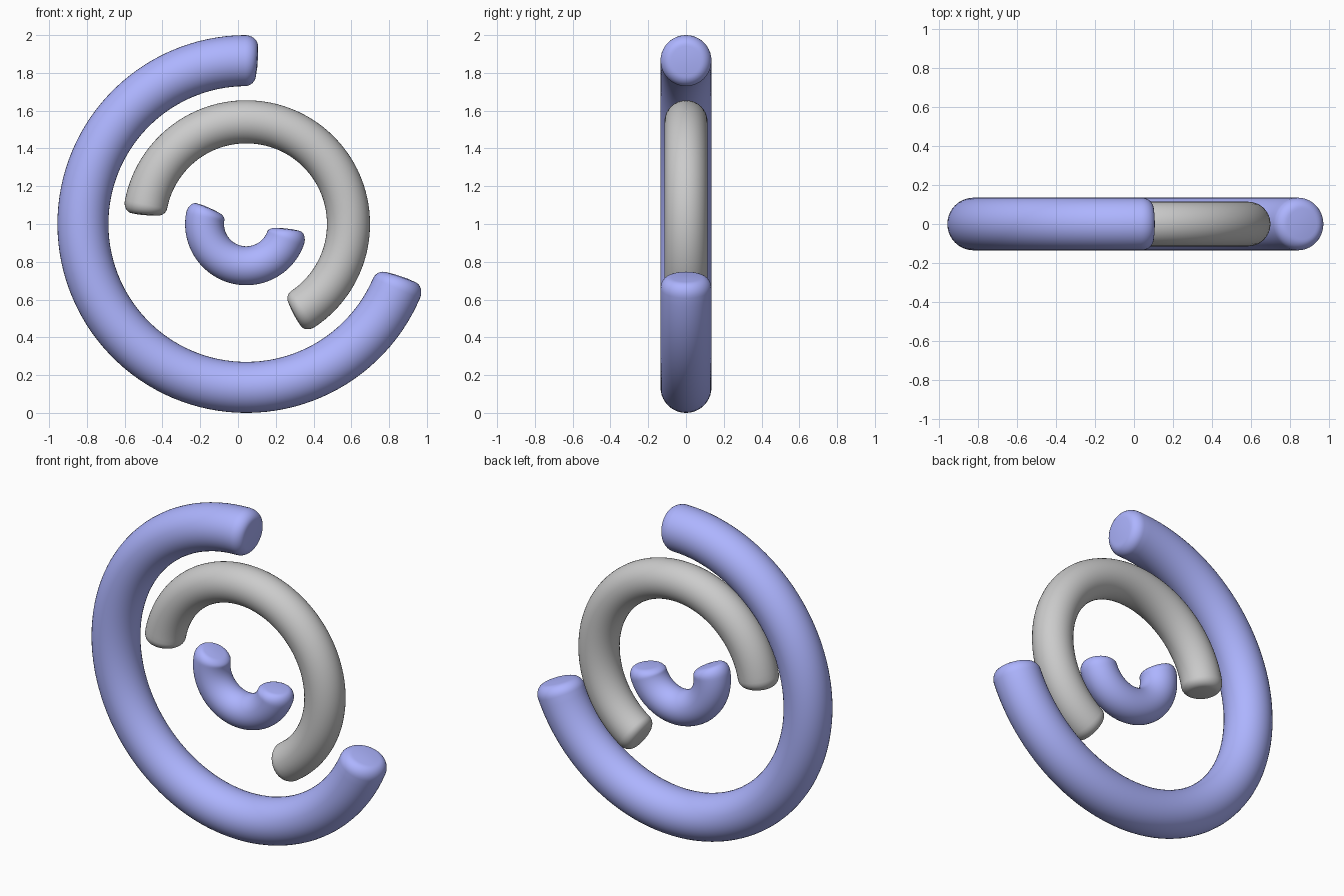
import bpy, bmesh, math
from mathutils import Vector

if "Cube" in bpy.data.objects:
    bpy.data.objects.remove(bpy.data.objects["Cube"])

CENTRE = Vector((0.044, 0.0, 1.0))
SIDES = 40

blue = bpy.data.materials.new("blue")
blue.diffuse_color = (0.42, 0.46, 1.0, 1.0)
blue.use_nodes = True
blue.node_tree.nodes["Principled BSDF"].inputs["Base Color"].default_value = blue.diffuse_color


def arc_tube(name, major, minor, start, end, mat=None):
    """Round tube swept along an arc in the xz plane, with softened flat ends."""
    a0, a1 = math.radians(start), math.radians(end)
    axial, radial = 0.5 * minor / major, 0.42
    # softened end: (angle offset from the tip, radius factor)
    soft = [(0.0, 0.25)]
    for i in range(9):
        t = i / 8 * math.pi / 2
        soft.append((axial * (0.06 + 0.94 * (1 - math.cos(t))),
                     1 - radial + radial * math.sin(t)))
    b0, b1 = a0 + soft[-1][0], a1 - soft[-1][0]
    n = max(24, int((end - start) / 3))
    rings = [(a0 + o, f) for o, f in soft]
    rings += [(b0 + (b1 - b0) * i / n, 1.0) for i in range(1, n)]
    rings += [(a1 - o, f) for o, f in reversed(soft)]

    bm = bmesh.new()
    loops = []
    for ang, f in rings:
        out = Vector((math.cos(ang), 0, math.sin(ang)))
        loop = []
        for k in range(SIDES):
            p = 2 * math.pi * k / SIDES
            co = CENTRE + out * (major + minor * f * math.cos(p))
            co.y += minor * f * math.sin(p)
            loop.append(bm.verts.new(co))
        loops.append(loop)
    for la, lb in zip(loops, loops[1:]):
        for k in range(SIDES):
            j = (k + 1) % SIDES
            bm.faces.new((la[k], la[j], lb[j], lb[k]))
    bm.faces.new(loops[0])
    bm.faces.new(loops[-1])
    bmesh.ops.recalc_face_normals(bm, faces=bm.faces)
    for f in bm.faces:
        f.smooth = True
    mesh = bpy.data.meshes.new(name)
    bm.to_mesh(mesh)
    bm.free()
    if mat:
        mesh.materials.append(mat)
    obj = bpy.data.objects.new(name, mesh)
    bpy.context.collection.objects.link(obj)
    return obj


# Three concentric open rings
arc_tube("outer_arc", 0.865, 0.135, 86, 341.3, blue)
arc_tube("middle_arc", 0.541, 0.114, -62.3, 175, None)
arc_tube("inner_arc", 0.221, 0.103, 156.5, 353.5, blue)
